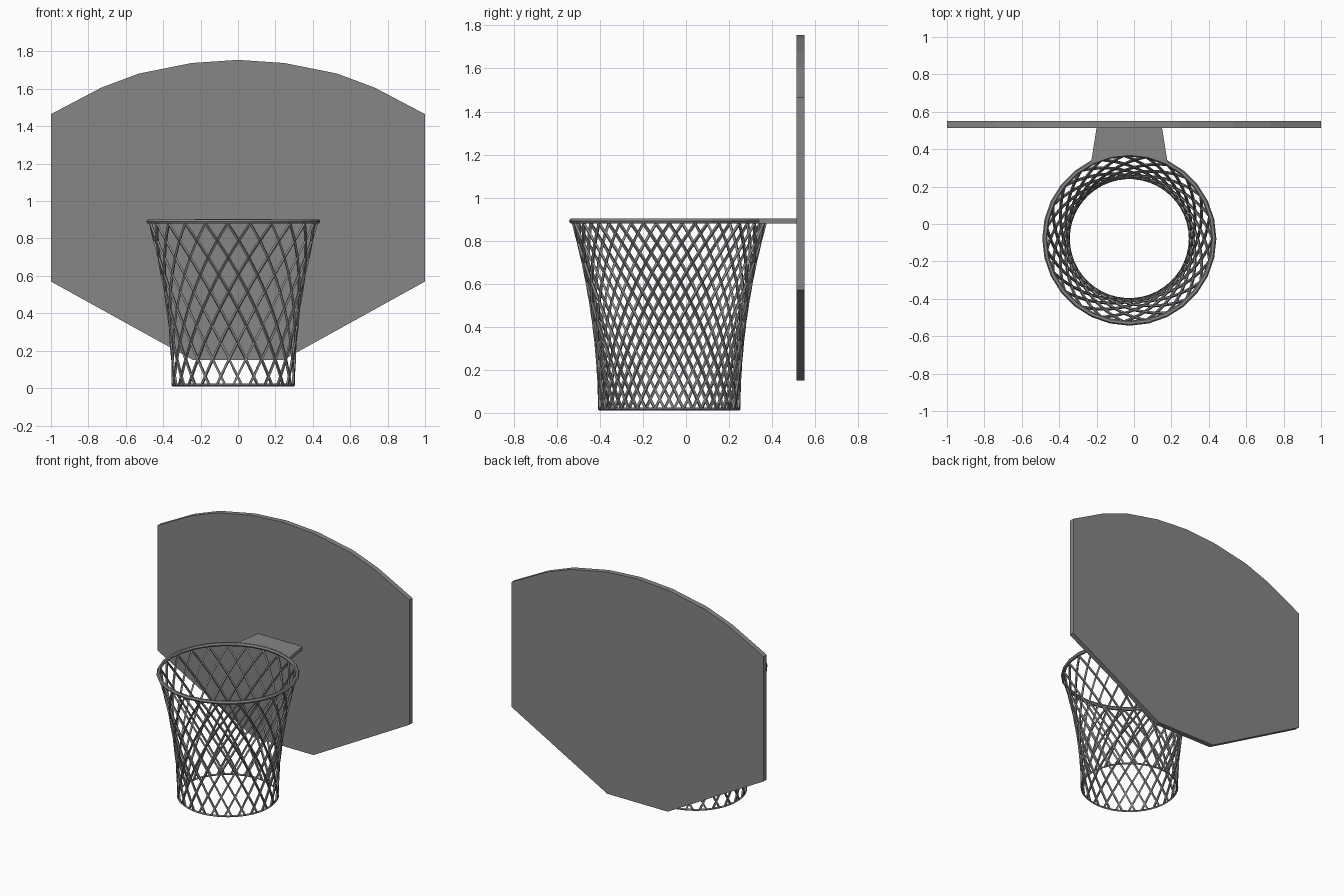
import bpy, bmesh, math
from mathutils import Vector

cube = bpy.data.objects.get("Cube")
if cube:
    bpy.data.objects.remove(cube, do_unlink=True)

grey = bpy.data.materials.new("mid_grey")
grey.use_nodes = True
GREY = (0.24, 0.24, 0.24, 1)
grey.diffuse_color = GREY
grey.node_tree.nodes["Principled BSDF"].inputs["Base Color"].default_value = GREY

CX, CY = -0.025, -0.078      # hoop axis
RIM_R, RIM_Z = 0.452, 0.891
STRANDS, TWIST = 23, 1.3
NET_TOP, NET_LOW = 0.88, 0.017


def plate(name, outline, direction):
    """Extrude a flat outline into a solid plate."""
    bm = bmesh.new()
    face = bm.faces.new([bm.verts.new(p) for p in outline])
    ext = bmesh.ops.extrude_face_region(bm, geom=[face])
    moved = [v for v in ext["geom"] if isinstance(v, bmesh.types.BMVert)]
    bmesh.ops.translate(bm, verts=moved, vec=direction)
    bmesh.ops.recalc_face_normals(bm, faces=bm.faces)
    mesh = bpy.data.meshes.new(name)
    bm.to_mesh(mesh)
    bm.free()
    mesh.materials.append(grey)
    obj = bpy.data.objects.new(name, mesh)
    bpy.context.collection.objects.link(obj)
    return obj


def tubes(name, paths, radius, closed=False, res=0):
    """Sweep round tubes along paths and turn them into one mesh."""
    curve = bpy.data.curves.new(name, "CURVE")
    curve.dimensions = "3D"
    curve.bevel_depth = radius
    curve.bevel_resolution = res
    curve.use_fill_caps = True
    for path in paths:
        spline = curve.splines.new("POLY")
        spline.points.add(len(path) - 1)
        for point, co in zip(spline.points, path):
            point.co = (*co, 1)
        spline.use_cyclic_u = closed
        spline.use_smooth = False
    curve.materials.append(grey)
    obj = bpy.data.objects.new(name, curve)
    bpy.context.collection.objects.link(obj)
    bpy.ops.object.select_all(action="DESELECT")
    obj.select_set(True)
    bpy.context.view_layer.objects.active = obj
    bpy.ops.object.convert(target="MESH")
    return obj


def around(radius, angle, z):
    return Vector((CX + radius * math.cos(angle), CY + radius * math.sin(angle), z))


def ring(radius, z, count):
    return [around(radius, math.tau * i / count, z) for i in range(count)]


def net_radius(t):
    """Net narrows from the rim (t=0) to the straight lower end (t=1)."""
    return 0.325 + 0.121 * (1 - t) ** 2.0


# Backboard with a fan-shaped top
half = [(0.24, 0.15), (1.0, 0.57), (1.0, 1.465), (0.73, 1.607), (0.53, 1.682), (0.25, 1.738)]
outline = half + [(0, 1.755)] + [(-x, z) for x, z in reversed(half)]
plate("backboard", [(x, 0.513, z) for x, z in outline], (0, 0.037, 0))

# Bracket between rim and backboard, following the rim at its front edge
arc = [around(RIM_R, math.radians(a), 0.879) for a in range(63, 118, 6)]
plate("rim_bracket", [(-0.2, 0.515, 0.879), (0.15, 0.515, 0.879)] + arc, (0, 0, 0.025))

# Rim and the net's lower hem
tubes("rim", [ring(RIM_R, RIM_Z, 28)], 0.0135, True, 1)
tubes("net_hem", [ring(0.325, NET_LOW, 46)], 0.007, True)

# Net strands spiralling both ways
STEPS = 16
for name, sign in (("net_strands_left", 1), ("net_strands_right", -1)):
    paths = []
    for k in range(STRANDS):
        start = math.tau * k / STRANDS
        paths.append([around(net_radius(i / STEPS), start + sign * TWIST * i / STEPS,
                             NET_TOP + (NET_LOW - NET_TOP) * i / STEPS)
                      for i in range(STEPS + 1)])
    tubes(name, paths, 0.008)
